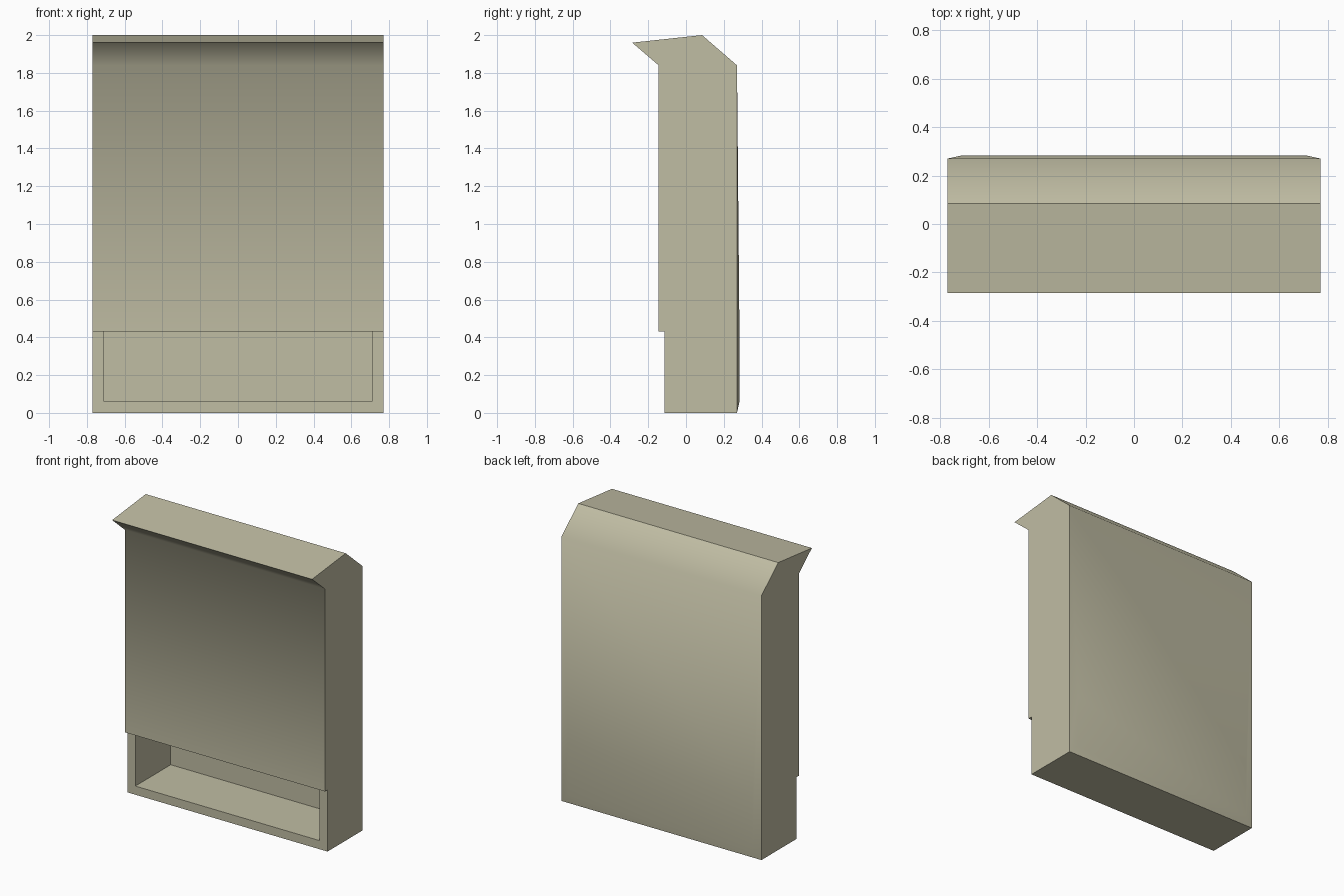
import bpy, bmesh, math

if "Cube" in bpy.data.objects:
    bpy.data.objects.remove(bpy.data.objects["Cube"])

W = 0.77            # half width of the housing
IW = 0.71           # half width of the tray opening
SILL, LIP = 0.06, 0.43
FRONT, BACK, BULGE = -0.115, 0.27, 0.283

mat = bpy.data.materials.new("khaki grey")
mat.diffuse_color = (0.53, 0.51, 0.37, 1)
mat.use_nodes = True
mat.node_tree.nodes["Principled BSDF"].inputs["Base Color"].default_value = mat.diffuse_color

bm = bmesh.new()


def face(*pts):
    bm.faces.new([bm.verts.new(p) for p in pts])


def rect(y, hw, z0, z1):
    return [(-hw, y, z0), (hw, y, z0), (hw, y, z1), (-hw, y, z1)]


# side profile (y, z): recessed foot, front panel, roof overhang, ridge, back
profile = [(FRONT, 0), (FRONT, LIP), (-0.145, LIP), (-0.145, 1.84),
           (-0.285, 1.96), (0.085, 2.0), (BACK, 1.84), (BACK, 0)]
for s in (-W, W):
    face(*[(s, y, z) for y, z in profile])

# full width strips: front panel, overhang, roof, back slope, underside
for i in (2, 3, 4, 5, 7):
    (y0, z0), (y1, z1) = profile[i], profile[(i + 1) % 8]
    face((-W, y0, z0), (W, y0, z0), (W, y1, z1), (-W, y1, z1))

# ledge under the front panel and U-shaped frame round the opening
face((-W, FRONT, LIP), (-IW, FRONT, LIP), (IW, FRONT, LIP), (W, FRONT, LIP),
     (W, -0.145, LIP), (-W, -0.145, LIP))
face((-W, FRONT, 0), (W, FRONT, 0), (W, FRONT, LIP), (IW, FRONT, LIP),
     (IW, FRONT, SILL), (-IW, FRONT, SILL), (-IW, FRONT, LIP), (-W, FRONT, LIP))

# tray cavity: four walls and a back
inner_front, inner_back = rect(FRONT, IW, SILL, LIP), rect(0.274, IW, SILL, LIP)
# slightly bulged back surface
outer, bulge = rect(BACK, W, 0, 1.84), rect(BULGE, IW, SILL, LIP)
face(*inner_back)
face(*bulge)
for a, b in ((inner_front, inner_back), (outer, bulge)):
    for i in range(4):
        j = (i + 1) % 4
        face(a[i], a[j], b[j], b[i])

bmesh.ops.remove_doubles(bm, verts=bm.verts, dist=1e-5)
bmesh.ops.recalc_face_normals(bm, faces=bm.faces)

# smooth shading, keeping corners sharp except the two bends at the roof foot
for f in bm.faces:
    f.smooth = True
for e in bm.edges:
    bend = all(abs(v.co.z - 1.84) < 1e-4 for v in e.verts) and e.calc_length() > 1
    e.smooth = bend or e.calc_face_angle(math.pi) < math.radians(30)

mesh = bpy.data.meshes.new("dispenser_housing")
bm.to_mesh(mesh)
bm.free()
mesh.materials.append(mat)
bpy.context.collection.objects.link(bpy.data.objects.new("dispenser_housing", mesh))
